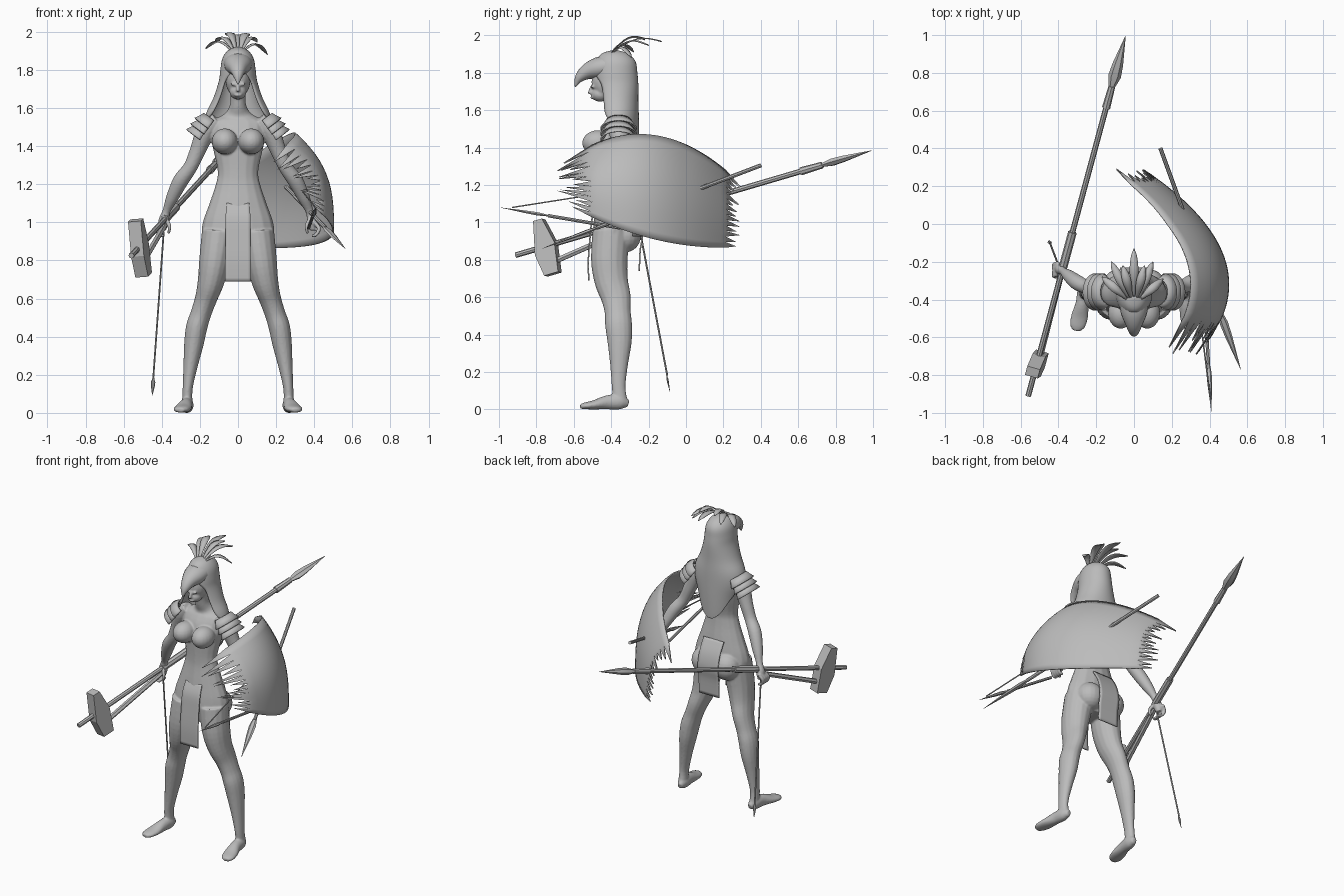
import bpy, bmesh, math, random
from mathutils import Vector as V

random.seed(4)
cube = bpy.data.objects.get("Cube")
if cube:
    bpy.data.objects.remove(cube)

clay = bpy.data.materials.new("clay grey")
clay.use_nodes = True
GREY = (0.5, 0.5, 0.5, 1)
clay.diffuse_color = GREY
clay.node_tree.nodes["Principled BSDF"].inputs["Base Color"].default_value = GREY


def finish(name, bm, thick=0, angle=40):
    """Turn a bmesh into a shaded object, optionally thickened."""
    bmesh.ops.recalc_face_normals(bm, faces=bm.faces)
    mesh = bpy.data.meshes.new(name)
    bm.to_mesh(mesh)
    bm.free()
    mesh.materials.append(clay)
    ob = bpy.data.objects.new(name, mesh)
    bpy.context.collection.objects.link(ob)
    bpy.ops.object.select_all(action='DESELECT')
    ob.select_set(True)
    bpy.context.view_layer.objects.active = ob
    bpy.ops.object.shade_smooth_by_angle(angle=math.radians(angle))
    if thick:
        mod = ob.modifiers.new("thickness", 'SOLIDIFY')
        mod.thickness, mod.offset = thick, 0
    return ob


def smooth_rows(rows, steps):
    """Catmull-Rom interpolation through rows of numbers."""
    out = []
    for i in range(len(rows) - 1):
        a, b, c, d = (rows[max(0, min(len(rows) - 1, i + k))] for k in (-1, 0, 1, 2))
        for s in range(steps):
            t = s / steps
            out.append([q + t / 2 * (r - p + t * (2*p - 5*q + 4*r - w + t * (3*q - p - 3*r + w)))
                        for p, q, r, w in zip(a, b, c, d)])
    return out + [list(rows[-1])]


def loft(bm, rows, ref=V((0, 1, 0)), n=16, steps=4):
    """Closed tube through rows of x, y, z, side radius, other radius."""
    rows = smooth_rows(rows, steps) if steps > 1 else rows
    pts = [V(r[:3]) for r in rows]
    rings = []
    for i, (p, r) in enumerate(zip(pts, rows)):
        t = (pts[min(i + 1, len(pts) - 1)] - pts[max(i - 1, 0)]).normalized()
        side = t.cross(ref).normalized()
        up = side.cross(t)
        turn = [2 * math.pi * k / n for k in range(n)]
        rings.append([bm.verts.new(p + side * math.cos(a) * r[3] + up * math.sin(a) * r[-1])
                      for a in turn])
    for a, b in zip(rings, rings[1:]):
        for k in range(n):
            bm.faces.new((a[k - 1], a[k], b[k], b[k - 1]))
    bm.faces.new(rings[0])
    bm.faces.new(rings[-1])


def ball(bm, centre, size):
    made = bmesh.ops.create_uvsphere(bm, u_segments=20, v_segments=12, radius=1)
    for v in made["verts"]:
        v.co = V([c + s * q for c, s, q in zip(centre, size, v.co)])


def sheet(bm, grid):
    """Quads over a grid of points; returns the vertex grid."""
    vs = [[bm.verts.new(p) for p in row] for row in grid]
    for a, b in zip(vs, vs[1:]):
        for k in range(len(a) - 1):
            bm.faces.new((a[k], a[k + 1], b[k + 1], b[k]))
    return vs


def rod(name, p, q, r, r2=None, n=8):
    bm = bmesh.new()
    loft(bm, [(*p, r), (*q, r2 or r)], V((0, 0, 1)), n, 1)
    return finish(name, bm)


def blade(name, p, q, wide, thin, ref=V((0, 0, 1))):
    """Flat leaf-shaped point from p to q."""
    p, q, bm = V(p), V(q), bmesh.new()
    shape = ((0, .35), (.1, .45), (.3, 1), (.5, .85), (1, .04))
    loft(bm, [(*p.lerp(q, t), wide * w, thin * w) for t, w in shape], ref, 6, 1)
    return finish(name, bm, angle=25)


def mirror(rows, s):
    return [(s * r[0], *r[1:]) for r in rows]


# Body: overlapping volumes fused into one skin
body = bmesh.new()
loft(body, [(0, -.39, .84, .11, .08), (0, -.39, .93, .185, .105), (0, -.39, 1, .185, .103),
            (0, -.39, 1.1, .15, .09), (0, -.39, 1.2, .117, .075), (0, -.39, 1.27, .107, .072),
            (0, -.38, 1.38, .13, .085), (0, -.37, 1.46, .145, .088), (0, -.36, 1.53, .135, .065),
            (0, -.365, 1.57, .07, .05), (0, -.385, 1.62, .042, .043), (0, -.4, 1.7, .04, .043)])
leg = [(.1, -.4, .95, .09, .1), (.122, -.41, .8, .082, .098), (.142, -.4, .69, .07, .09),
       (.168, -.375, .6, .058, .08), (.195, -.365, .52, .054, .07), (.217, -.36, .45, .056, .072),
       (.232, -.355, .36, .051, .065), (.25, -.358, .24, .037, .048), (.265, -.36, .12, .026, .037),
       (.266, -.35, .03, .03, .04)]
foot = [(.262, -.308, .03, .015, .018), (.266, -.35, .04, .033, .04), (.274, -.42, .038, .035, .038),
        (.288, -.49, .025, .045, .025), (.3, -.54, .019, .04, .018), (.305, -.565, .015, .02, .012)]
arm = [(.11, -.37, 1.54, .04), (.165, -.36, 1.485, .052), (.21, -.345, 1.38, .042),
       (.25, -.335, 1.29, .037), (.3, -.31, 1.22, .041), (.345, -.275, 1.13, .033),
       (.375, -.25, 1.06, .021), (.39, -.24, 1.01, .028), (.4, -.235, .96, .022)]
for s in (-1, 1):
    loft(body, mirror(leg, s))
    loft(body, mirror(foot, s), V((0, 0, 1)))
    loft(body, mirror(arm, s))
    ball(body, (s * .07, -.47, 1.425), (.068, .085, .068))
    ball(body, (s * .08, -.325, .93), (.088, .085, .09))
    ball(body, (s * .024, -.5, 1.725), (.015, .009, .009))
    for f in range(4):   # curled fingers and thumb
        y = -.205 - f * .02
        loft(body, mirror([(.4, y, 1, .011), (.425, y - .01, .97, .011),
                           (.41, y - .015, .935, .01), (.385, y - .015, .93, .008)], s), n=8)
    loft(body, mirror([(.38, -.26, 1.02, .012), (.36, -.28, .98, .011), (.365, -.275, .94, .008)], s), n=8)
# Head and face
ball(body, (0, -.42, 1.75), (.066, .085, .095))
ball(body, (0, -.46, 1.685), (.045, .047, .04))
loft(body, [(0, -.495, 1.74, .007), (0, -.513, 1.7, .011), (0, -.512, 1.688, .012)], n=8)
ball(body, (0, -.502, 1.668), (.02, .009, .009))
skin = finish("body", body, angle=180)
fuse = skin.modifiers.new("fuse", 'REMESH')
fuse.mode, fuse.voxel_size, fuse.use_smooth_shade = 'VOXEL', .006, True
relax = skin.modifiers.new("relax", 'SMOOTH')
relax.factor, relax.iterations = .5, 4

# Hood: height, centre y, half width, half depth, front opening in degrees
hood = smooth_rows([(1.917, -.38, .005, .005, 0), (1.9, -.38, .048, .065, 0), (1.86, -.375, .077, .1, 0),
                    (1.8, -.375, .088, .11, 15), (1.74, -.372, .096, .112, 45), (1.65, -.37, .125, .11, 52),
                    (1.57, -.367, .163, .11, 58), (1.5, -.366, .168, .11, 95), (1.4, -.366, .14, .11, 122),
                    (1.3, -.366, .12, .108, 148), (1.26, -.366, .11, .106, 172)], 4)
grid = []
for z, cy, rx, ry, gap in hood:
    g = math.radians(max(gap, 0))
    angles = [g + (2 * math.pi - 2 * g) * k / 32 for k in range(33)]
    grid.append([(rx * math.sin(a), cy - ry * math.cos(a), z) for a in angles])
bm = bmesh.new()
sheet(bm, grid)
bmesh.ops.remove_doubles(bm, verts=bm.verts, dist=.0005)
finish("hood", bm, .01)

# Beak visor
bm = bmesh.new()
loft(bm, [(0, -.39, 1.84, .06, .08), (0, -.47, 1.825, .058, .07), (0, -.53, 1.805, .042, .046),
          (0, -.572, 1.77, .024, .026), (0, -.592, 1.725, .003, .003)], V((1, 0, 0)))
finish("beak_visor", bm)

# Crest feathers
tips = ((0, -.13, 1.965), (.1, -.2, 1.945), (-.12, -.2, 1.945), (.155, -.29, 1.88),
        (-.17, -.28, 1.91), (.055, -.22, 1.975), (-.06, -.22, 1.98))
for i, tip in enumerate(tips):
    base, tip = V((tip[0] * .2, -.4, 1.9)), V(tip)
    across = (tip - base).cross(V((0, 0, 1))).normalized()
    grid = []
    for k in range(9):
        t = k / 8
        mid = base.lerp(tip, t) + V((0, 0, .045 * math.sin(math.pi * t)))
        w = .006 + .017 * math.sin(math.pi * t ** 1.3) if k < 8 else .001
        grid.append([mid - across * w, mid + V((0, 0, .004)), mid + across * w])
    bm = bmesh.new()
    sheet(bm, grid)
    finish(f"crest_feather_{i + 1}", bm, .003)

# Shoulder plates: three flared arcs on each side
for s, label in ((1, "left"), (-1, "right")):
    down, out = V((s * .6, 0, -.8)), V((s * .8, 0, .6))
    for i in range(3):
        start = V((s * .135, -.36, 1.54)) + down * .037 * i
        grid = [[start + down * d + r * (out * .8 * math.cos(a) + V((0, 1, 0)) * math.sin(a))
                 for a in [math.radians(10 * k - 100) for k in range(21)]]
                for d, r in ((0, .066), (.025, .078), (.05, .095))]
        bm = bmesh.new()
        sheet(bm, grid)
        finish(f"{label}_shoulder_plate_{i + 1}", bm, .008)

# Loincloth panels: rows of y, z, half width
for name, rows in (("front_cloth", [(-.47, 1.1, .06), (-.5, 1.03, .065), (-.512, .93, .065),
                                    (-.522, .8, .067), (-.52, .69, .067)]),
                   ("back_cloth", [(-.3, 1.1, .075), (-.255, 1.02, .075), (-.234, .93, .075),
                                   (-.245, .85, .075), (-.25, .74, .075)])):
    bm = bmesh.new()
    sheet(bm, [[(w * k / 4, y, z) for k in range(-4, 5)] for y, z, w in smooth_rows(rows, 4)])
    finish(name, bm, .008)


# Shield: bowed sheet with a ragged feather fringe
def shield_point(y, v):
    top = 1.47 - .9 * (y + .25) ** 2
    low = .865 + .33 * (y - .2) ** 2
    x = .5 - 1.22 * (y + .32) ** 2 - (.2 - .12 * max(0, y)) * v ** 3
    return V((x, y, low + (top - low) * v))


bm = bmesh.new()
ROWS, COLS = 14, 24
vs = sheet(bm, [[shield_point(-.5 + .71 * i / COLS, j / ROWS) for j in range(ROWS + 1)]
                for i in range(COLS + 1)])
for edge, y, reach in ((vs[0], -.5, -.2), (vs[-1], .21, .08)):
    for j in range(ROWS):
        tip = shield_point(y + reach * random.uniform(.4, 1), (j + random.uniform(.1, .7)) / ROWS)
        bm.faces.new((edge[j], edge[j + 1], bm.verts.new(tip)))
finish("shield", bm, .008)

# Spear with grip, socket and leaf point
butt, point = V((-.56, -.91, .825)), V((-.045, .995, 1.385))
rod("spear_shaft", butt, butt.lerp(point, .83), .015)
rod("spear_grip", butt.lerp(point, .34), butt.lerp(point, .455), .023)
rod("spear_socket", butt.lerp(point, .8), butt.lerp(point, .86), .022, .018)
blade("spear_point", butt.lerp(point, .84), point, .034, .022)

# Stone head near the spear butt: tapered hexagonal block with a brace
along = (point - butt).normalized()
tall = V((-.05, -.105, .265))
tall = (tall - along * tall.dot(along)).normalized()
flat = along.cross(tall)
centre = butt.lerp(point, .085) + V((0, 0, -.005))
bm = bmesh.new()
rim = ((.15, -.025), (.15, .025), (.01, .06), (-.15, .04), (-.15, -.04), (-.03, -.062))
bottom = bm.faces.new([bm.verts.new(centre + tall * a + along * b - flat * .035) for a, b in rim])
extra = bmesh.ops.extrude_face_region(bm, geom=[bottom])["geom"]
bmesh.ops.translate(bm, vec=flat * .07, verts=[g for g in extra if isinstance(g, bmesh.types.BMVert)])
finish("stone_head", bm, angle=20)
rod("stone_brace", centre - tall * .09, butt.lerp(point, .34) - V((0, 0, .03)), .016, n=6)

# Dart hanging from the right hand
rod("dart_shaft", (-.39, -.245, .95), (-.445, -.1, .18), .005, n=6)
blade("dart_point", (-.444, -.105, .19), (-.45, -.085, .09), .012, .006, V((0, 1, 0)))

# Weapons in the left hand, behind the shield
tip, tail = V((.565, -.77, .86)), V((.14, .4, 1.305))
rod("javelin_shaft", tip.lerp(tail, .25), tail, .011)
blade("javelin_point", tip.lerp(tail, .3), tip, .022, .01)
far = V((.41, -.995, 1.08))
hand = V((.37, -.35, .97))
rod("long_dart_shaft", hand, hand.lerp(far, .6), .009)
blade("long_dart_point", hand.lerp(far, .55), far, .014, .01)
rod("thin_dart", (.34, -.42, 1.16), (.405, -.93, 1.08), .004, n=6)
